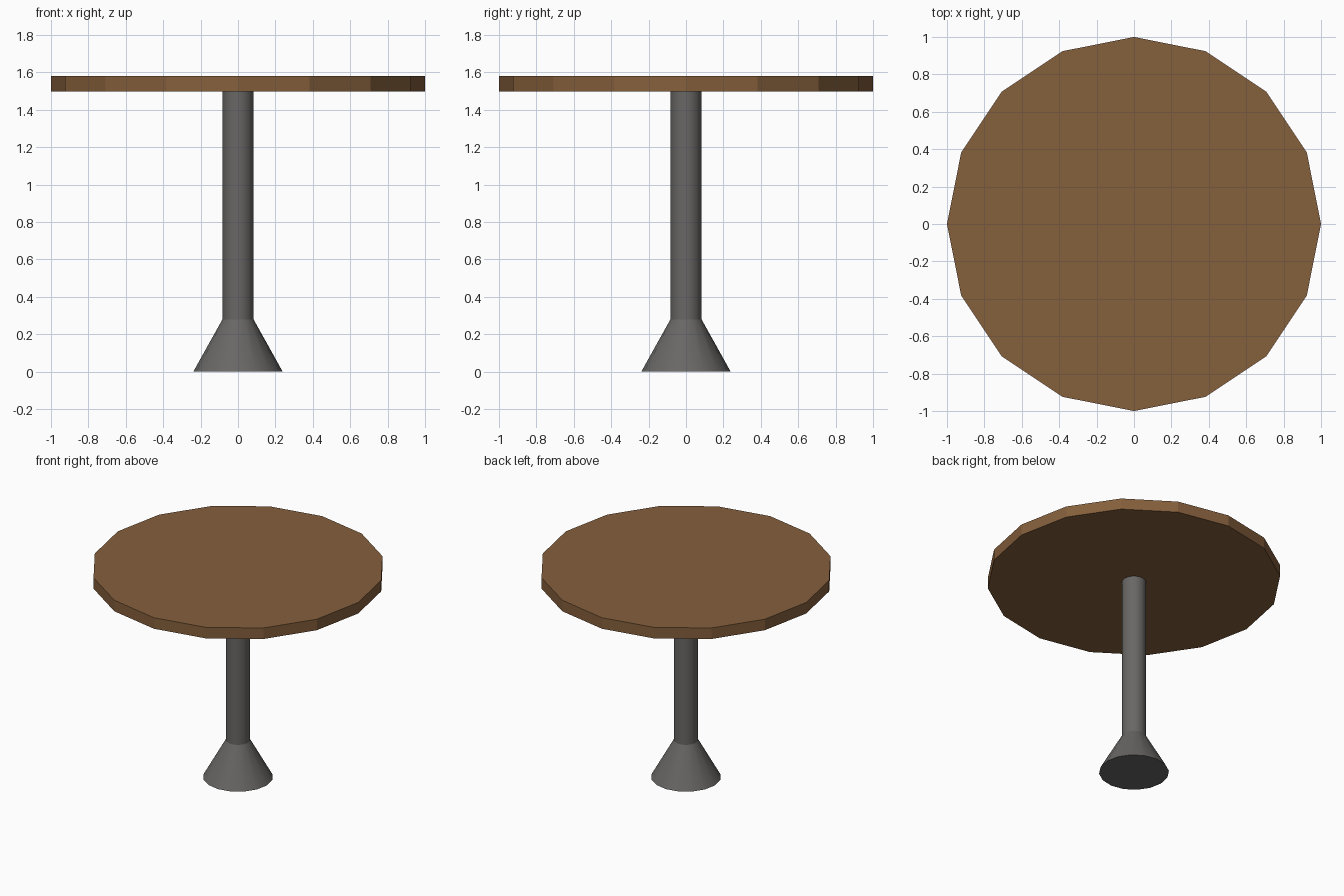
import bpy, bmesh, math

if "Cube" in bpy.data.objects:
    bpy.data.objects.remove(bpy.data.objects["Cube"])


def material(name, rgb):
    m = bpy.data.materials.new(name)
    m.diffuse_color = (*rgb, 1)
    m.use_nodes = True
    m.node_tree.nodes["Principled BSDF"].inputs["Base Color"].default_value = m.diffuse_color
    return m


def lathe(name, profile, sides, mat, smooth):
    """Closed solid turned around z from (radius, height) pairs."""
    bm = bmesh.new()
    rings = [[bm.verts.new((r * math.cos(2 * math.pi * i / sides),
                            r * math.sin(2 * math.pi * i / sides), z))
              for i in range(sides)] for r, z in profile]
    for a, b in zip(rings, rings[1:]):
        for i in range(sides):
            j = (i + 1) % sides
            bm.faces.new((a[i], a[j], b[j], b[i]))
    bm.faces.new(rings[0][::-1])
    bm.faces.new(rings[-1])
    me = bpy.data.meshes.new(name)
    bm.to_mesh(me)
    bm.free()
    me.materials.append(mat)
    ob = bpy.data.objects.new(name, me)
    bpy.context.collection.objects.link(ob)
    if smooth:
        bpy.ops.object.select_all(action='DESELECT')
        ob.select_set(True)
        bpy.context.view_layer.objects.active = ob
        bpy.ops.object.shade_smooth_by_angle(angle=math.radians(28))
    return ob


wood = material("brown wood", (0.235, 0.115, 0.045))
metal = material("dark grey metal", (0.14, 0.135, 0.13))

# Flared foot and column in one turned piece
lathe("pedestal", [(0.239, 0), (0.083, 0.28), (0.083, 1.497)], 16, metal, True)

# Sixteen-sided table top
lathe("table_top", [(1, 1.497), (1, 1.58)], 16, wood, False)
